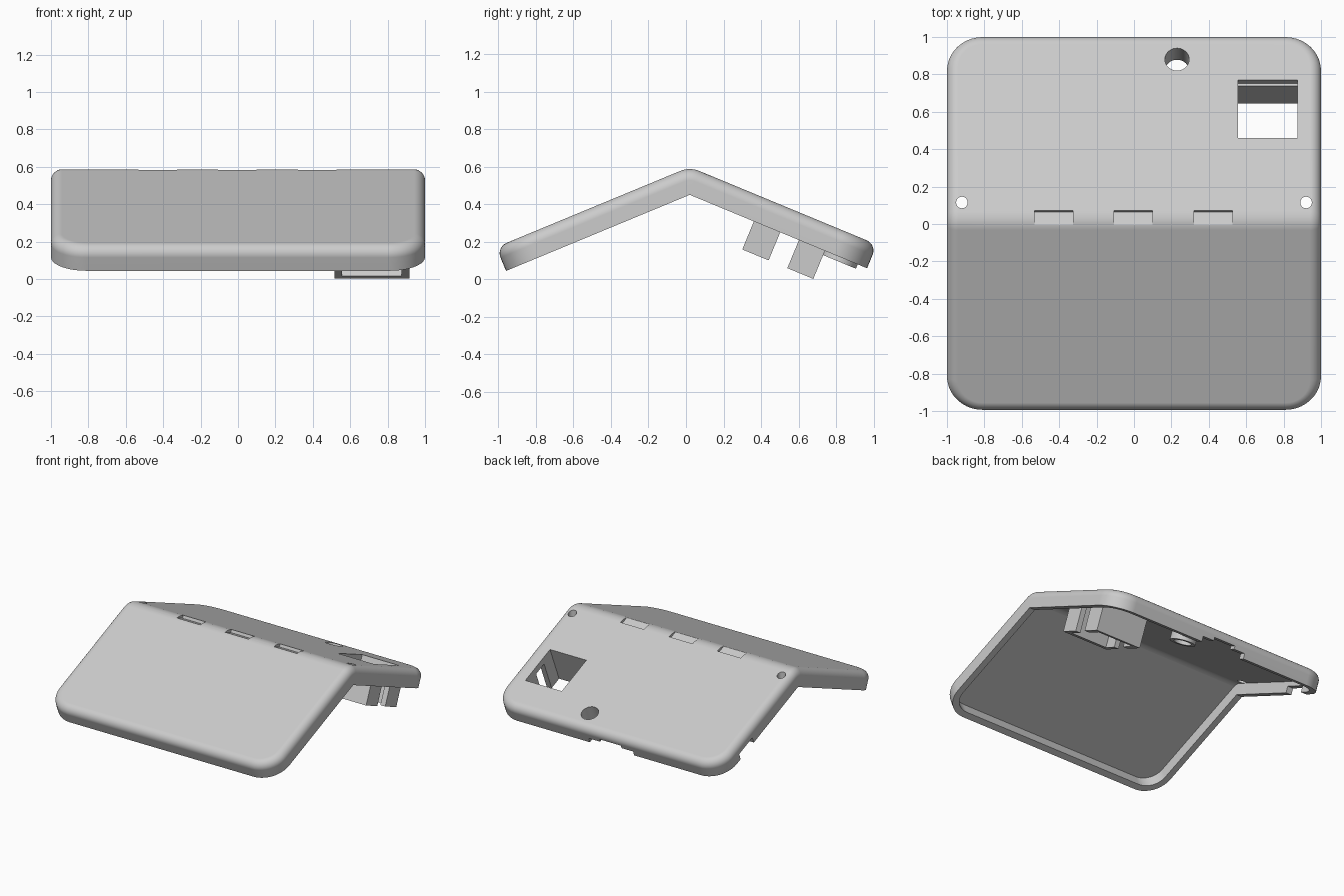
import bpy, bmesh, math

cube = bpy.data.objects.get("Cube")
if cube:
    bpy.data.objects.remove(cube, do_unlink=True)

TILT = math.radians(22.5)
YC, ZC = 0.02, 0.45            # inner apex of the bend
THICK, CEIL = 0.137, 0.085     # outer surface and inner ceiling heights
WALL, FILLET, CORNER = 0.05, 0.06, 0.19
BACK, FRONT = 1.023, 1.06      # panel lengths from the bend
FAN, ARC = 8, 10

grey = bpy.data.materials.new("light_grey")
grey.use_nodes = True
grey.diffuse_color = (0.6, 0.6, 0.6, 1)
grey.node_tree.nodes["Principled BSDF"].inputs["Base Color"].default_value = (0.6, 0.6, 0.6, 1)


def place(x, s, h, a):
    """Panel coordinates (across, along, height) tilted by angle a."""
    return (x, YC + s * math.cos(a) + h * math.sin(a),
            ZC - s * math.sin(a) + h * math.cos(a))


def finish(name, bm):
    bmesh.ops.remove_doubles(bm, verts=bm.verts, dist=1e-5)
    bmesh.ops.recalc_face_normals(bm, faces=bm.faces)
    mesh = bpy.data.meshes.new(name)
    bm.to_mesh(mesh)
    bm.free()
    ob = bpy.data.objects.new(name, mesh)
    bpy.context.collection.objects.link(ob)
    mesh.materials.append(grey)
    return ob


def prism(name, outline, h0, h1, a=TILT):
    bm = bmesh.new()
    low = [bm.verts.new(place(x, s, h0, a)) for x, s in outline]
    top = [bm.verts.new(place(x, s, h1, a)) for x, s in outline]
    bm.faces.new(low)
    bm.faces.new(top)
    for i in range(len(low)):
        j = (i + 1) % len(low)
        bm.faces.new((low[i], low[j], top[j], top[i]))
    return finish(name, bm)


def rect(x0, x1, s0, s1):
    return [(x0, s0), (x1, s0), (x1, s1), (x0, s1)]


def circle(x, s, r, n=40):
    return [(x + r * math.cos(2 * math.pi * i / n),
             s + r * math.sin(2 * math.pi * i / n)) for i in range(n)]


def ring(bm, inset, h):
    """Bent rounded outline: right bend, back corners, left bend, front corners."""
    w, r = 1 - inset, CORNER - inset
    fan = [TILT * (2 * i / FAN - 1) for i in range(FAN + 1)]

    def corner(cx, cs, start, a):
        angles = [start + math.pi / 2 * i / ARC for i in range(ARC + 1)]
        return [(cx + r * math.cos(t), cs + r * math.sin(t), a) for t in angles]

    cx, b, f = w - r, BACK - inset - r, -(FRONT - inset - r)
    pts = [(w, 0, a) for a in fan]
    pts += corner(cx, b, 0, TILT) + corner(-cx, b, math.pi / 2, TILT)
    pts += [(-w, 0, a) for a in reversed(fan)]
    pts += corner(-cx, f, math.pi, -TILT) + corner(cx, f, 1.5 * math.pi, -TILT)
    return [bm.verts.new(place(x, s, h, a)) for x, s, a in pts]


def cap(bm, loop):
    n, m = FAN + 1, 2 * (ARC + 1)
    left = loop[n + m:2 * n + m]
    bm.faces.new(loop[n - 1:n + m + 1])
    bm.faces.new(loop[2 * n + m - 1:] + loop[:1])
    for i in range(FAN):
        bm.faces.new((loop[i], loop[i + 1], left[FAN - i - 1], left[FAN - i]))


def cut(target, cutters):
    for c in cutters:
        mod = target.modifiers.new("cut", 'BOOLEAN')
        mod.object, mod.solver = c, 'EXACT'
        bpy.context.view_layer.objects.active = target
        bpy.ops.object.modifier_apply(modifier=mod.name)


# Bent cover: inner ceiling, inner wall, rim, outer wall, rounded top edge
bm = bmesh.new()
levels = [(WALL, CEIL), (WALL, 0), (0, 0)]
for k in range(9):
    t = math.pi / 2 * k / 8
    levels.append((FILLET * (1 - math.cos(t)), THICK - FILLET * (1 - math.sin(t))))
loops = [ring(bm, i, h) for i, h in levels]
for lo, hi in zip(loops, loops[1:]):
    for i in range(len(lo)):
        j = (i + 1) % len(lo)
        bm.faces.new((lo[i], lo[j], hi[j], hi[i]))
cap(bm, loops[0])
cap(bm, loops[-1])
bmesh.ops.dissolve_degenerate(bm, dist=1e-5, edges=bm.edges)
cover = finish("bent_cover", bm)

# Openings in the cover
cable_hole = prism("cable_hole_cutter", circle(0.23, 0.874, 0.065), -0.2, 0.3)
cutters = [
    cable_hole,
    prism("socket_window_cutter", rect(0.555, 0.875, 0.42, 0.755), 0.04, 0.3),
    prism("side_notch_cutter", rect(-1.1, -0.9, 0.6, 0.78), -0.1, 0.05),
    prism("back_notch_cutter", rect(-0.22, 0.17, 0.95, 1.1), -0.1, 0.04),
    prism("back_plug_cutter", rect(-0.12, 0.07, 0.95, 1.1), -0.1, 0.065),
]
for side in (-1, 1):
    cutters.append(prism("screw_hole_cutter", circle(0.92 * side, 0.095, 0.031, 24), -0.1, 0.3, 0))
for x in (-0.43, -0.005, 0.423):
    cutters.append(prism("ridge_slot_cutter", rect(x - 0.103, x + 0.103, -0.08, 0), 0.114, 0.2))
cut(cover, cutters)

# Boss around the cable hole
boss = prism("cable_boss", circle(0.23, 0.874, 0.095), -0.025, CEIL)
cut(boss, [cable_hole])


# Socket holder: two facing U-shaped brackets
def bracket(name, outer, inner, end):
    x0, x1, i0, i1 = 0.515, 0.918, 0.555, 0.875
    return prism(name, [(x0, end), (x0, outer), (x1, outer), (x1, end),
                        (i1, end), (i1, inner), (i0, inner), (i0, end)], -0.162, CEIL)


parts = [cover, boss,
         bracket("socket_bracket_upper", 0.37, 0.42, 0.522),
         bracket("socket_bracket_lower", 0.78, 0.743, 0.63)]

for c in cutters:
    bpy.data.objects.remove(c, do_unlink=True)

# Smooth rounded edges, crisp corners
for ob in parts:
    bpy.ops.object.select_all(action='DESELECT')
    ob.select_set(True)
    bpy.context.view_layer.objects.active = ob
    bpy.ops.object.shade_smooth_by_angle(angle=math.radians(30))
    mod = ob.modifiers.new("flat_panels", 'WEIGHTED_NORMAL')
    mod.keep_sharp = True
